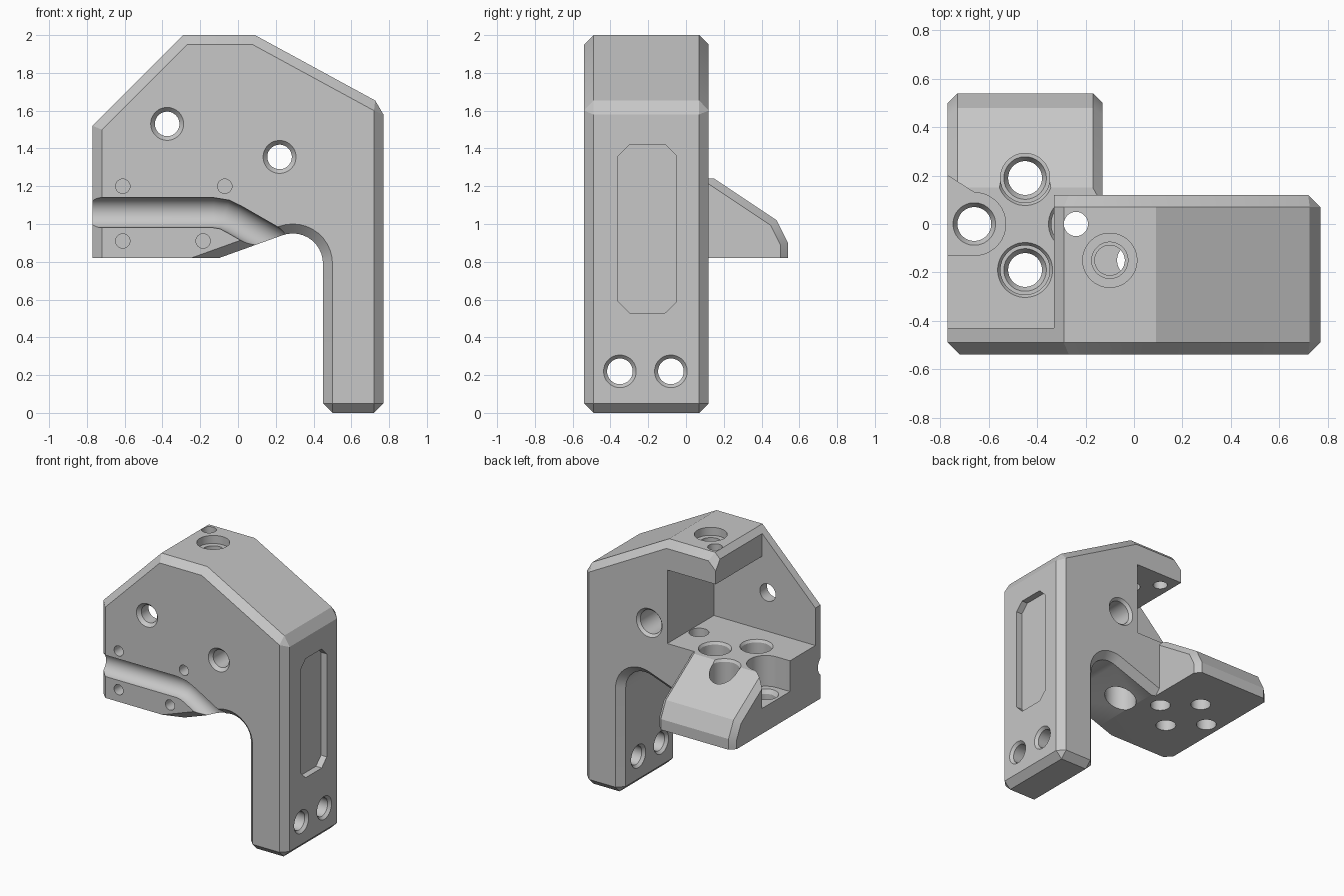
import bpy, bmesh, math
from mathutils import Vector

old = bpy.data.objects.get("Cube")
if old:
    bpy.data.objects.remove(old)

grey = bpy.data.materials.new("Plain grey")
grey.use_nodes = True
grey.diffuse_color = (0.57, 0.57, 0.57, 1)
grey.node_tree.nodes["Principled BSDF"].inputs["Base Color"].default_value = (0.57, 0.57, 0.57, 1)


def make_object(name, bm):
    bmesh.ops.recalc_face_normals(bm, faces=bm.faces[:])
    mesh = bpy.data.meshes.new(name)
    bm.to_mesh(mesh)
    bm.free()
    mesh.materials.append(grey)
    obj = bpy.data.objects.new(name, mesh)
    bpy.context.collection.objects.link(obj)
    return obj


def place(axis, u, v, w):
    return {"x": (w, u, v), "y": (u, w, v), "z": (u, v, w)}[axis]


def skin(rings):
    """Join rings of points into one closed solid."""
    bm = bmesh.new()
    rings = [[bm.verts.new(p) for p in ring] for ring in rings]
    bm.faces.new(rings[0])
    bm.faces.new(rings[-1][::-1])
    n = len(rings[0])
    for a, b in zip(rings, rings[1:]):
        for i in range(n):
            j = (i + 1) % n
            bm.faces.new((a[i], b[i], b[j], a[j]))
    bmesh.ops.recalc_face_normals(bm, faces=bm.faces[:])
    return bm


def prism(name, pts, axis, lo, hi, bevel=0, rule=None):
    """Extrude a profile along an axis, chamfering the edges that fit the rule."""
    bm = skin([[place(axis, u, v, w) for u, v in pts] for w in (lo, hi)])
    if bevel:
        edges = [e for e in bm.edges if rule(e.verts[0].co, e.verts[1].co)]
        bmesh.ops.bevel(bm, geom=edges, offset=bevel, offset_type="OFFSET",
                        segments=1, profile=0.5, affect="EDGES", clamp_overlap=False)
    return make_object(name, bm)


def circle(u, v, r, steps=40):
    turns = [2 * math.pi * (k + 0.5) / steps for k in range(steps)]
    return [(u + r * math.cos(a), v + r * math.sin(a)) for a in turns]


def drill(axis, u, v, *steps):
    """Stepped round cutter; each step is a depth along the axis and a radius."""
    return make_object("cutter", skin([[place(axis, a, b, w) for a, b in circle(u, v, r)]
                                       for w, r in steps]))


def volume(mesh):
    bm = bmesh.new()
    bm.from_mesh(mesh)
    size = bm.calc_volume()
    bm.free()
    return size


def combine(target, tool, operation="DIFFERENCE"):
    """Boolean that only accepts a sound result, trying two solvers."""
    before = volume(target.data)
    for solver in ("MANIFOLD", "EXACT"):
        mod = target.modifiers.new("combine", "BOOLEAN")
        mod.operation = operation
        mod.solver = solver
        mod.object = tool
        graph = bpy.context.evaluated_depsgraph_get()
        graph.update()
        mesh = bpy.data.meshes.new_from_object(target.evaluated_get(graph))
        target.modifiers.clear()
        gain = volume(mesh) - before
        inside = all(abs(v.co.x) < 0.78 and abs(v.co.y) < 0.55 for v in mesh.vertices)
        if inside and (gain > 1e-6 if operation == "UNION" else gain < -1e-6):
            target.data = mesh
            break
    bpy.data.objects.remove(tool)


def body_edge(p, q):
    """Rim edges except the flat underside, plus the leg end and shoulder edges."""
    if abs(p.y - q.y) < 0.001:
        return not (abs(p.z - 0.82) < 0.001 and abs(q.z - 0.82) < 0.001)
    return p.z < 0.001 or (p.x > 0.76 and p.z > 1.5)


# Main body: angular outline with an arch beside the leg, chamfered rims
arch = [(0.29 + 0.16 * math.cos(math.radians(t)), 0.79 + 0.16 * math.sin(math.radians(t)))
        for t in range(0, 111, 10)]
outline = [(-0.77, 0.82), (-0.77, 1.52), (-0.29, 2), (0.09, 2), (0.77, 1.63),
           (0.77, 0), (0.45, 0)] + arch + [(-0.1, 0.82)]
body = prism("bracket_body", outline, "y", -0.54, 0.12, 0.05, body_edge)

# Rear mounting foot with a sloping back
foot = prism("mounting_foot", [(-0.3, 0.82), (-0.3, 1.28), (0.09, 1.28), (0.48, 1.02),
                               (0.54, 0.9), (0.54, 0.82)], "x", -0.77, -0.13, 0.04,
             lambda p, q: min(p.y, q.y) > 0.05 and abs(p.x - q.x) < 0.001)
combine(body, foot, "UNION")

# Open pocket under the roof, breaking out through the open end
combine(body, prism("cutter", [(-0.9, 1.24), (0.07, 1.24), (0.07, 1.79), (-0.33, 1.79),
                               (-0.33, 2.1), (-0.9, 2.1)], "y", -0.43, 0.3))

# Three counterbored foot holes
for x, y in ((-0.45, 0.19), (-0.45, -0.19), (-0.24, 0)):
    combine(body, drill("z", x, y, (0.7, 0.07), (0.98, 0.07), (1.01, 0.088), (1.01, 0.102),
                        (1.222, 0.102), (1.25, 0.12), (1.35, 0.12)))

# Fourth foot hole in a slot that opens to the side
slot = [(-0.66 + 0.13 * math.cos(math.radians(t)), 0.13 * math.sin(math.radians(t)))
        for t in range(-90, 91, 10)]
combine(body, prism("cutter", slot + [(-0.77, 0.2), (-0.9, 0.28), (-0.9, -0.13)],
                    "z", 1.01, 1.35))
combine(body, drill("z", -0.66, 0, (0.7, 0.07), (0.98, 0.07), (1.03, 0.1)))

# Roof holes and the floor hole below them
combine(body, drill("z", -0.24, 0, (1.7, 0.05), (2.1, 0.05)))
combine(body, drill("z", -0.1, -0.15, (1.7, 0.062), (1.87, 0.062), (1.87, 0.075),
                    (1.94, 0.075), (1.94, 0.112), (2.1, 0.112)))
combine(body, drill("z", -0.002, -0.15, (0.7, 0.11), (1.05, 0.11), (1.05, 0.068), (1.3, 0.068)))

# Front through holes with countersinks
combine(body, drill("y", -0.375, 1.53, (-0.56, 0.105), (-0.515, 0.065), (-0.3, 0.065)))
combine(body, drill("y", 0.22, 1.355, (-0.56, 0.105), (-0.515, 0.065), (-0.3, 0.065),
                    (-0.3, 0.088), (0.1, 0.088), (0.14, 0.125)))

# Small blind holes beside the groove
for x, z in ((-0.61, 1.2), (-0.07, 1.2), (-0.61, 0.91), (-0.185, 0.91)):
    combine(body, drill("y", x, z, (-0.6, 0.038), (-0.45, 0.038)))

# Leg through holes, countersunk on both sides
for y in (-0.35, -0.08):
    combine(body, drill("x", y, 0.22, (0.43, 0.105), (0.47, 0.068), (0.75, 0.068),
                        (0.79, 0.105)))

# Long eight-sided recess on the leg side
recess = [(-0.36, 0.59), (-0.3, 0.53), (-0.11, 0.53), (-0.05, 0.59),
          (-0.05, 1.36), (-0.11, 1.42), (-0.3, 1.42), (-0.36, 1.36)]
combine(body, prism("cutter", recess, "x", 0.722, 0.9))

# Rounded groove across the front, bending down into the arch
path = [Vector(p) for p in ((-0.9, 1.06), (-0.13, 1.06), (-0.07, 1.05), (-0.02, 1.025),
                            (0.32, 0.83))]
rings = []
for i, p in enumerate(path):
    run = (path[min(i + 1, len(path) - 1)] - path[max(i - 1, 0)]).normalized()
    rings.append([(p.x - run.y * s, d - 0.54, p.y + run.x * s) for s, d in circle(0, 0, 0.08)])
combine(body, make_object("cutter", skin(rings)))

# Smooth round parts, keep the flat faces crisp
bpy.ops.object.select_all(action="DESELECT")
body.select_set(True)
bpy.context.view_layer.objects.active = body
bpy.ops.object.shade_smooth_by_angle(angle=math.radians(25))
